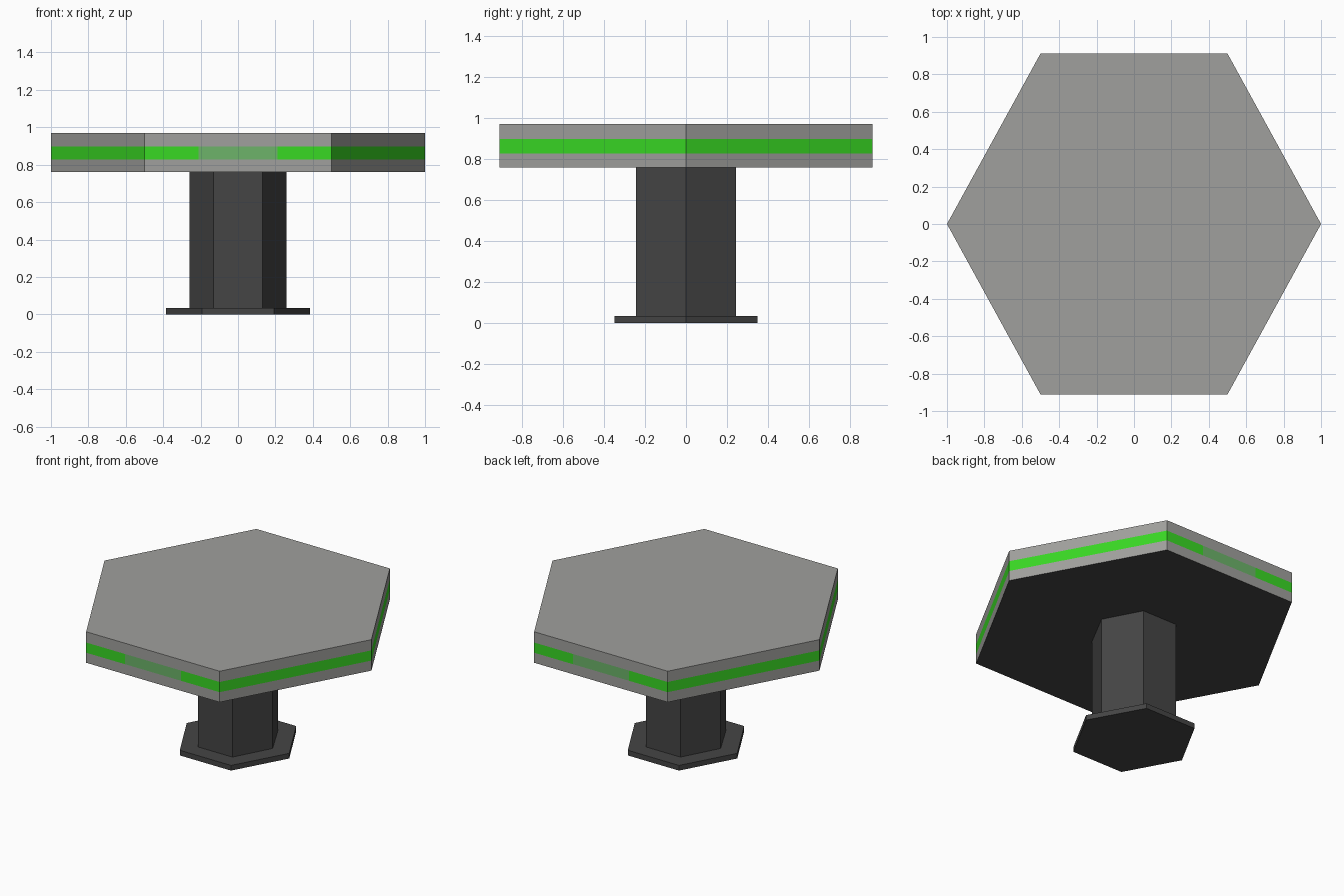
import bpy
import bmesh
import math

cube = bpy.data.objects.get("Cube")
if cube:
    bpy.data.objects.remove(cube, do_unlink=True)


def make_material(name, rgb):
    """Flat material from 0-255 sRGB values, stored as linear."""
    lin = [(c / 255 / 12.92) if c < 11 else ((c / 255 + 0.055) / 1.055) ** 2.4 for c in rgb]
    mat = bpy.data.materials.new(name)
    mat.use_nodes = True
    mat.diffuse_color = (*lin, 1)
    bsdf = mat.node_tree.nodes["Principled BSDF"]
    bsdf.inputs["Base Color"].default_value = (*lin, 1)
    bsdf.inputs["Roughness"].default_value = 0.8
    return mat


GREY = make_material("light grey", (160, 160, 157))
DARK = make_material("dark grey", (69, 69, 69))
GREEN = make_material("bright green", (57, 216, 36))
PALE = make_material("pale green", (109, 180, 106))


def hex_prism(bm, half_x, half_y, heights):
    """Closed hexagonal prism, points on +-x, with a ring at every height."""
    rings = []
    for z in heights:
        rings.append([bm.verts.new((half_x * math.cos(a), half_y * math.sin(a) / math.sin(math.pi / 3), z))
                      for a in (i * math.pi / 3 for i in range(6))])
    bm.faces.new(rings[0][::-1])
    bm.faces.new(rings[-1])
    for low, high in zip(rings, rings[1:]):
        for i in range(6):
            j = (i + 1) % 6
            bm.faces.new((low[i], low[j], high[j], high[i]))
    bm.normal_update()


def finish(bm, name, materials):
    mesh = bpy.data.meshes.new(name)
    bm.to_mesh(mesh)
    bm.free()
    for mat in materials:
        mesh.materials.append(mat)
    obj = bpy.data.objects.new(name, mesh)
    bpy.context.collection.objects.link(obj)
    return obj


# Foot and column
for name, half_x, half_y, z0, z1 in (("foot_plate", 0.384, 0.349, 0.0, 0.035),
                                     ("column", 0.26, 0.245, 0.035, 0.76)):
    bm = bmesh.new()
    hex_prism(bm, half_x, half_y, (z0, z1))
    finish(bm, name, [DARK])

# Tabletop with a coloured band around its rim
BAND_LOW, BAND_HIGH, PANEL = 0.828, 0.897, 0.21
bm = bmesh.new()
hex_prism(bm, 1.0, 0.911, (0.76, BAND_LOW, BAND_HIGH, 0.97))


def band_faces():
    return [f for f in bm.faces if BAND_LOW < f.calc_center_median().z < BAND_HIGH
            and abs(f.normal.z) < 0.5]


# Cut the band on the front and back for the pale centre panels
for x in (-PANEL, PANEL):
    faces = [f for f in band_faces() if abs(f.normal.y) > 0.99]
    geom = set(faces)
    for f in faces:
        geom.update(f.edges)
        geom.update(f.verts)
    bmesh.ops.bisect_plane(bm, geom=list(geom), plane_co=(x, 0, 0), plane_no=(1, 0, 0))

bm.normal_update()
for f in band_faces():
    pale = abs(f.normal.y) > 0.99 and abs(f.calc_center_median().x) < 0.1
    f.material_index = 3 if pale else 2
for f in bm.faces:
    if f.normal.z < -0.5:
        f.material_index = 1  # dark underside
finish(bm, "tabletop", [GREY, DARK, GREEN, PALE])
